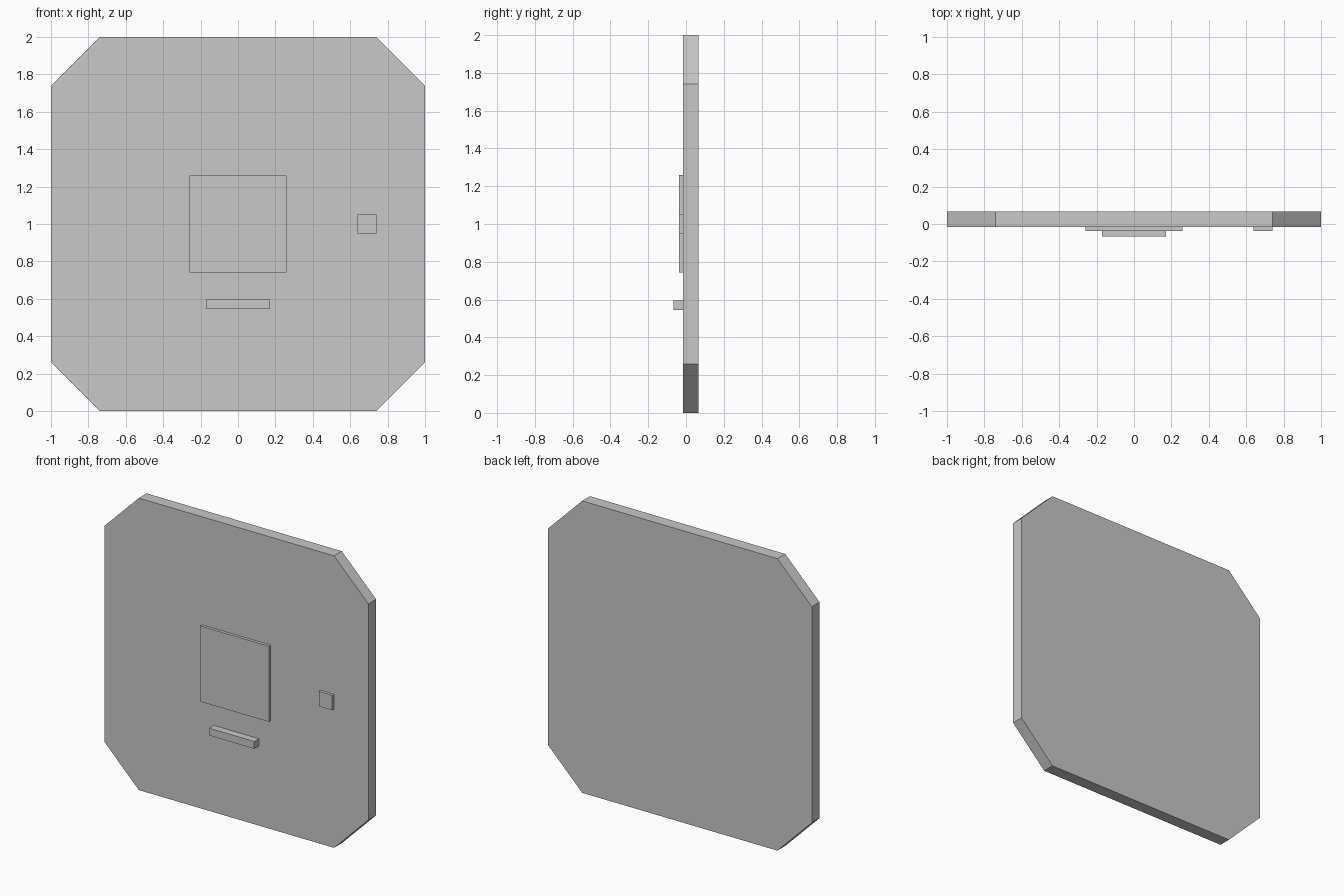
import bpy, bmesh

if "Cube" in bpy.data.objects:
    bpy.data.objects.remove(bpy.data.objects["Cube"])

grey = bpy.data.materials.new("plain grey")
grey.diffuse_color = (0.58, 0.58, 0.58, 1)
grey.use_nodes = True
grey.node_tree.nodes["Principled BSDF"].inputs["Base Color"].default_value = grey.diffuse_color

FRONT, BACK = -0.017, 0.067   # depth range of the main slab


def extruded(name, outline, y0, y1):
    """Solid made by extruding an (x, z) outline from y0 back to y1."""
    bm = bmesh.new()
    face = bm.faces.new([bm.verts.new((x, y0, z)) for x, z in outline])
    new = bmesh.ops.extrude_face_region(bm, geom=[face])["geom"]
    bmesh.ops.translate(bm, vec=(0, y1 - y0, 0),
                        verts=[v for v in new if isinstance(v, bmesh.types.BMVert)])
    bmesh.ops.recalc_face_normals(bm, faces=bm.faces)
    mesh = bpy.data.meshes.new(name)
    bm.to_mesh(mesh)
    bm.free()
    mesh.materials.append(grey)
    obj = bpy.data.objects.new(name, mesh)
    bpy.context.collection.objects.link(obj)
    return obj


def plate(name, x0, x1, z0, z1, depth):
    """Rectangular block standing out from the slab's front."""
    return extruded(name, [(x0, z0), (x1, z0), (x1, z1), (x0, z1)],
                    FRONT - depth, FRONT)


# Main slab: square with four clipped corners
c = 0.74
extruded("slab", [(x, z + 1) for x, z in
                  [(-c, -1), (c, -1), (1, -c), (1, c), (c, 1), (-c, 1), (-1, c), (-1, -c)]],
         FRONT, BACK)

# Raised details on the front
plate("centre_panel", -0.26, 0.26, 0.742, 1.26, 0.02)
plate("side_button", 0.638, 0.74, 0.95, 1.052, 0.02)
plate("ledge", -0.17, 0.17, 0.545, 0.595, 0.05)
